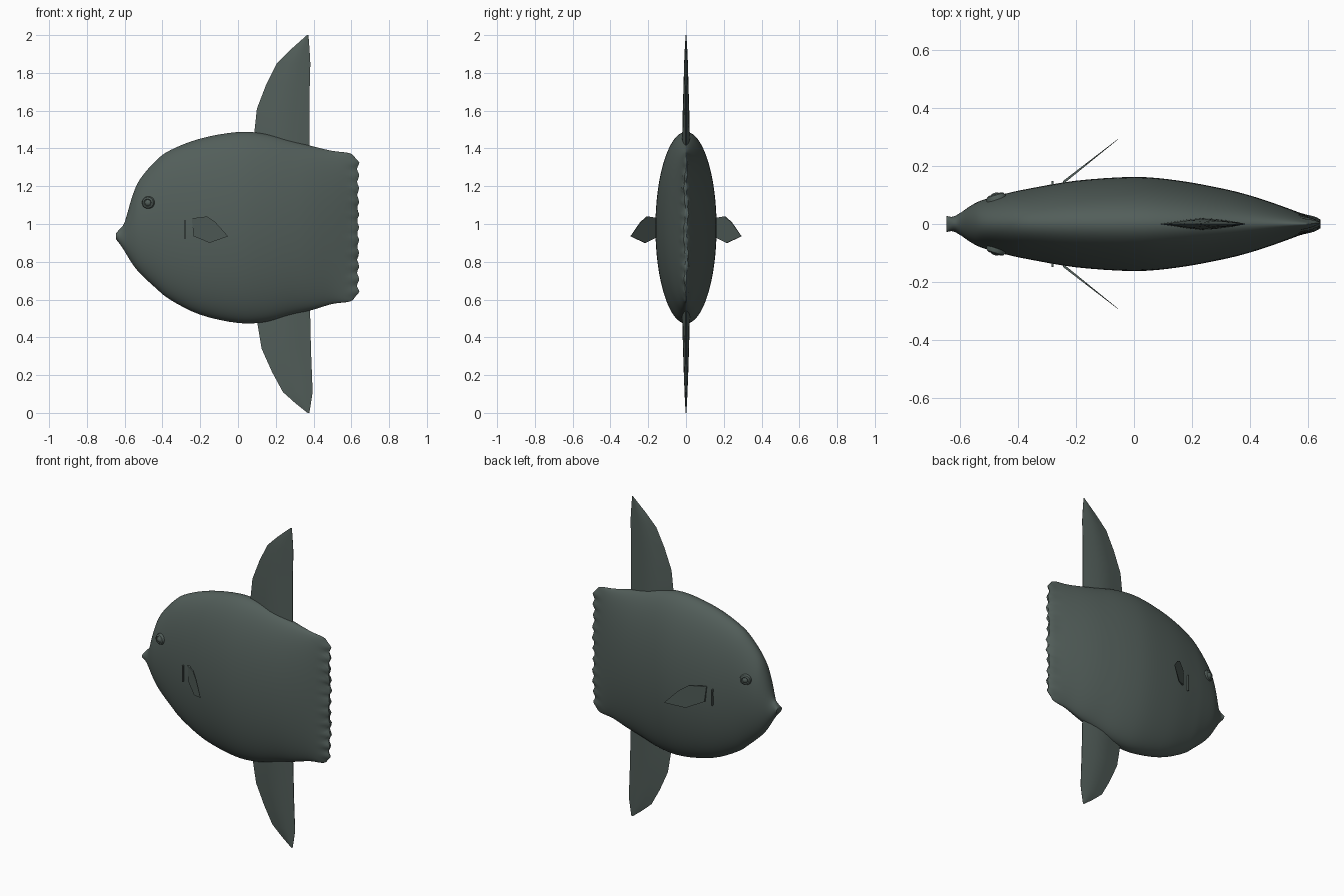
import bpy, bmesh, math
from mathutils import Vector

if "Cube" in bpy.data.objects:
    bpy.data.objects.remove(bpy.data.objects["Cube"])

skin = bpy.data.materials.new("dark grey green skin")
skin.diffuse_color = (0.085, 0.112, 0.102, 1)
skin.use_nodes = True
skin.node_tree.nodes["Principled BSDF"].inputs["Base Color"].default_value = skin.diffuse_color


def make(name, verts, faces, angle=40):
    me = bpy.data.meshes.new(name)
    me.from_pydata(verts, [], faces)
    bm = bmesh.new()
    bm.from_mesh(me)
    bmesh.ops.recalc_face_normals(bm, faces=bm.faces)
    bm.to_mesh(me)
    bm.free()
    ob = bpy.data.objects.new(name, me)
    bpy.context.collection.objects.link(ob)
    me.materials.append(skin)
    bpy.ops.object.select_all(action='DESELECT')
    ob.select_set(True)
    bpy.context.view_layer.objects.active = ob
    bpy.ops.object.shade_smooth_by_angle(angle=math.radians(angle))
    return ob


def spline(pts, steps):
    """Catmull-Rom through tuples of any size."""
    p = [Vector(a) for a in pts]
    p = [p[0]] + p + [p[-1]]
    out = []
    for i in range(1, len(p) - 2):
        a, b, c, d = p[i - 1:i + 3]
        for s in range(steps):
            t = s / steps
            out.append(0.5 * (2 * b + (c - a) * t + (2 * a - 5 * b + 4 * c - d) * t * t
                              + (3 * b - a - 3 * c + d) * t ** 3))
    return out + [p[-1]]


# Body: elliptical sections (x, bottom z, top z, half width)
stations = [(-0.645, .918, .952, .028), (-0.625, .893, .975, .025), (-0.60, .855, 1.01, .037),
            (-0.56, .79, 1.145, .064), (-0.52, .74, 1.235, .083), (-0.44, .665, 1.33, .105),
            (-0.36, .60, 1.39, .122), (-0.2, .52, 1.452, .149), (0, .476, 1.487, .162),
            (0.15, .482, 1.476, .15), (0.3, .522, 1.436, .123), (0.4, .547, 1.41, .098),
            (0.5, .577, 1.387, .065), (0.58, .587, 1.377, .035), (0.615, .603, 1.362, .021),
            (0.636, .64, 1.325, .008)]
N = 96
verts, faces = [], []
rings = spline([(a, b, c, d) for a, b, c, d in stations], 4)
for x, lo, hi, w in rings:
    tail = max(0, (x - 0.56) / 0.076) ** 2
    for k in range(N):
        a = 2 * math.pi * k / N
        z = (lo + hi) / 2 + (hi - lo) / 2 * math.sin(a)
        # scalloped rear margin
        wave = math.cos(2 * math.pi * 10 * (z - 0.64) / 0.685)
        sway = 0.004 * tail * math.sin(25 * z)
        y = w * math.cos(a) * (1 + 0.45 * tail * wave) + sway
        verts.append((x + 0.006 * tail * wave, y, z))
for r in range(len(rings) - 1):
    for k in range(N):
        m = (k + 1) % N
        faces.append((r * N + k, r * N + m, r * N + N + m, r * N + N + k))
faces.append(tuple(range(N)))
last = (len(rings) - 1) * N
for k in range(N // 4):   # rear cap in strips between the two sides
    for s in (k, -k - 1):
        q = [s % N, (s + 1) % N, (N // 2 - s - 1) % N, (N // 2 - s) % N]
        q = [last + i for i in dict.fromkeys(q)]
        faces.append(tuple(q))
make("body", verts, faces, 50)


# Tall fins: rows of lens-shaped sections (z, leading x, trailing x, half thickness)
def tall_fin(name, rows):
    prof = (0, .35, .75, 1, .85, .55, 0.1)
    n = len(prof)
    vs, fs = [], []
    for z, x0, x1, t in rows:
        for side in (1, -1):
            for i, p in enumerate(prof):
                j = i if side == 1 else n - 1 - i
                vs.append((x0 + (x1 - x0) * j / (n - 1), side * t * prof[j], z))
    m = 2 * n
    for r in range(len(rows) - 1):
        for k in range(m):
            q = (k + 1) % m
            fs.append((r * m + k, r * m + q, r * m + m + q, r * m + m + k))
    fs += [tuple(range(m)), tuple(range(len(vs) - m, len(vs)))]
    return make(name, vs, fs)


tall_fin("dorsal_fin", [(1.36, .085, .378, .021), (1.48, .086, .378, .02), (1.61, .10, .378, .017),
                        (1.74, .15, .38, .013), (1.85, .205, .383, .01), (1.92, .275, .379, .007),
                        (2.0, .365, .373, .002)])
tall_fin("anal_fin", [(.6, .10, .378, .021), (.49, .10, .383, .02), (.34, .125, .386, .016),
                      (.217, .18, .391, .012), (.11, .238, .395, .008), (.05, .305, .386, .005),
                      (0, .368, .378, .002)])


# Pectoral fins: angled blades, thick at the root
outline = [(-.245, 1.03), (-.165, 1.04), (-.12, 1.01), (-.053, .935), (-.15, .90), (-.235, .935)]
n = len(outline)
for side, label in ((-1, "right"), (1, "left")):
    vs = []
    for s in (1, -1):
        for x, z in outline:
            t = 0.005 * (1 - (x + .245) / .2) + .0006
            vs.append((x, side * (.138 + (x + .25) * .79 + s * t), z))
    fs = [tuple(range(n)), tuple(range(n, 2 * n))]
    fs += [(i, (i + 1) % n, n + (i + 1) % n, n + i) for i in range(n)]
    make("pectoral_fin_" + label, vs, fs, 30)

    # Gill slit: thin raised flap
    vs = [(x, side * y, z) for z in (.92, .97, 1.02)
          for x, y in ((-.284, .12), (-.284, .148), (-.278, .148), (-.278, .12))]
    fs = [(0, 1, 2, 3), (8, 9, 10, 11)]
    fs += [(r + k, r + (k + 1) % 4, r + 4 + (k + 1) % 4, r + 4 + k) for r in (0, 4) for k in range(4)]
    make("gill_slit_" + label, vs, fs, 30)

    # Eye: shallow dome with a stepped pupil rim
    prof = [(.033, -.03), (.033, .0), (.029, .009), (.02, .013), (.016, .010), (.012, .015), (.004, .017)]
    S = 24
    vs = []
    for r, h in prof:
        for k in range(S):
            a = 2 * math.pi * k / S
            u = r * math.cos(a)
            vs.append((-.475 + u - .3 * h, side * (.09 + h + .3 * u), 1.113 + r * math.sin(a)))
    fs = [(i * S + k, i * S + (k + 1) % S, i * S + S + (k + 1) % S, i * S + S + k)
          for i in range(len(prof) - 1) for k in range(S)]
    fs += [tuple(range(S)), tuple(range(len(vs) - S, len(vs)))]
    make("eye_" + label, vs, fs, 40)
